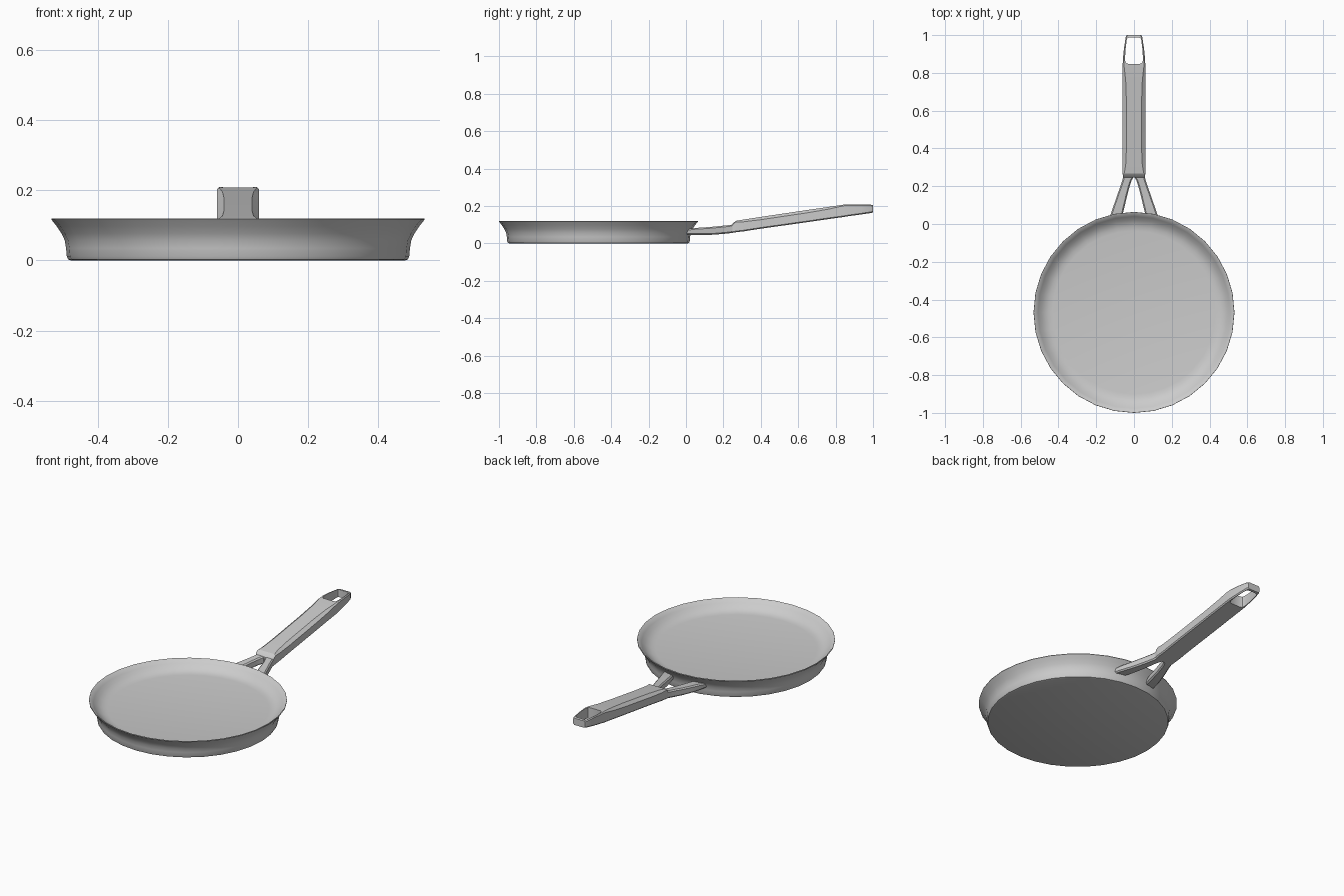
import bpy, bmesh, math

if "Cube" in bpy.data.objects:
    bpy.data.objects.remove(bpy.data.objects["Cube"])

PAN_Y = -0.468


def make_object(name, bm):
    bmesh.ops.recalc_face_normals(bm, faces=bm.faces[:])
    mesh = bpy.data.meshes.new(name)
    bm.to_mesh(mesh)
    bm.free()
    ob = bpy.data.objects.new(name, mesh)
    bpy.context.collection.objects.link(ob)
    return ob


def activate(ob):
    bpy.ops.object.select_all(action='DESELECT')
    ob.select_set(True)
    bpy.context.view_layer.objects.active = ob


def smooth(ob, angle=35):
    activate(ob)
    bpy.ops.object.shade_smooth_by_angle(angle=math.radians(angle))


def loft(name, rings):
    bm = bmesh.new()
    loops = [[bm.verts.new(p) for p in ring] for ring in rings]
    n = len(loops[0])
    for a, b in zip(loops, loops[1:]):
        for i in range(n):
            j = (i + 1) % n
            bm.faces.new((a[i], a[j], b[j], b[i]))
    bm.faces.new(loops[0])
    bm.faces.new(loops[-1])
    return make_object(name, bm)


# Pan: one closed shell from outer base, over the rim, down to the thick inner floor
profile = [(0.475, 0), (0.484, 0.003), (0.488, 0.012), (0.490, 0.035),
           (0.494, 0.058), (0.503, 0.077), (0.517, 0.098), (0.532, 0.117),
           (0.531, 0.120), (0.526, 0.119), (0.508, 0.100), (0.490, 0.084),
           (0.472, 0.073), (0.454, 0.067), (0.432, 0.064)]
SIDES = 32
pan = loft("pan", [[(r * math.cos(2 * math.pi * i / SIDES),
                     PAN_Y + r * math.sin(2 * math.pi * i / SIDES), z)
                    for i in range(SIDES)] for r, z in profile])
smooth(pan, 40)

# Grip: bar whose upper edges are chamfered along its length
# (y, half width, bottom, top, top chamfer width, top chamfer drop)
stations = [(0.245, 0.056, 0.056, 0.099, 0.007, 0.006), (0.255, 0.059, 0.058, 0.112, 0.007, 0.006),
            (0.268, 0.060, 0.060, 0.121, 0.008, 0.006), (0.310, 0.060, 0.065, 0.128, 0.016, 0.012),
            (0.400, 0.060, 0.079, 0.142, 0.020, 0.015), (0.650, 0.060, 0.114, 0.179, 0.020, 0.015),
            (0.760, 0.060, 0.130, 0.195, 0.016, 0.012), (0.840, 0.060, 0.141, 0.207, 0.007, 0.006),
            (0.870, 0.059, 0.146, 0.209, 0.005, 0.005), (0.930, 0.053, 0.154, 0.209, 0.005, 0.005),
            (0.990, 0.044, 0.163, 0.207, 0.005, 0.005), (1.000, 0.038, 0.165, 0.205, 0.005, 0.005)]
rings = []
for y, w, zb, zt, cx, cz in stations:
    half = [(w - 0.006, zb), (w, zb + 0.006), (w, zt - cz), (w - cx, zt)]
    rings.append([(x, y, z) for x, z in half] + [(-x, y, z) for x, z in reversed(half)])
grip = loft("handle_grip", rings)

# Hanging hole: rounded trapezoid cut through the end of the grip
half = [(0.032, 0.848), (0.043, 0.853), (0.047, 0.866), (0.046, 0.910),
        (0.039, 0.972), (0.035, 0.983), (0.026, 0.987)]
outline = half + [(-x, y) for x, y in reversed(half)]
cutter = loft("hole_cutter", [[(x, y, z) for x, y in outline] for z in (0.05, 0.35)])
cutter.hide_render = True
cut = grip.modifiers.new("hole", 'BOOLEAN')
cut.operation = 'DIFFERENCE'
cut.solver = 'EXACT'
cut.object = cutter
activate(grip)
bpy.ops.object.modifier_apply(modifier=cut.name)
bpy.data.objects.remove(cutter)
smooth(grip, 25)

# Forked prongs joining grip to pan (y, inner x, outer x, bottom, top)
fork = [(0.010, 0.070, 0.136, 0.047, 0.078), (0.050, 0.060, 0.124, 0.045, 0.083),
        (0.100, 0.048, 0.107, 0.045, 0.086), (0.150, 0.036, 0.090, 0.047, 0.090),
        (0.200, 0.023, 0.072, 0.051, 0.095), (0.230, 0.013, 0.062, 0.054, 0.098),
        (0.250, 0.001, 0.057, 0.057, 0.101)]
rings = []
for k, (y, a, b, zb, zt) in enumerate(fork):
    c = 0.007
    ring = [(x, y, z) for x, z in
            [(a + c, zb), (b - c, zb), (b, zb + c), (b, zt - c),
             (b - c, zt), (a + c, zt), (a, zt - c), (a, zb + c)]]
    if k == 0:  # seat the first ring just inside the curved pan wall
        ring = [(x, PAN_Y + math.sqrt((0.487 + 0.35 * (z - 0.045)) ** 2 - x * x), z)
                for x, _, z in ring]
    rings.append(ring)
prongs = loft("handle_prongs", rings)
smooth(prongs, 30)
prongs.modifiers.new("mirror", 'MIRROR')
